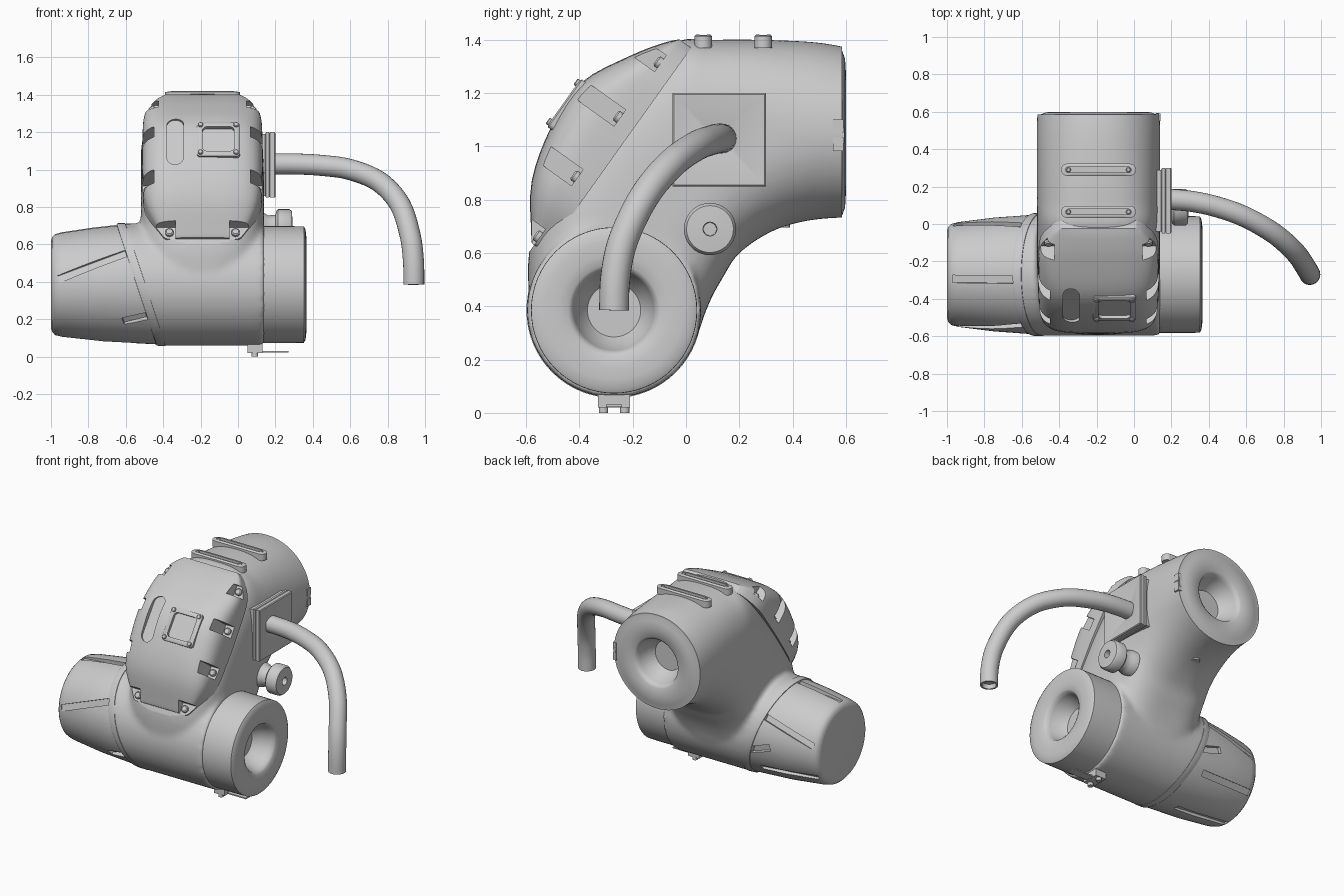
import bpy, bmesh, math
from mathutils import Vector, Matrix

if "Cube" in bpy.data.objects:
    bpy.data.objects.remove(bpy.data.objects["Cube"])

T, R = Matrix.Translation, Matrix.Rotation
CX = -0.19                                   # centre line of the arm
DRUM = (0, -0.27, 0.385)                     # axis of the lower drum


def finish(name, bm, M=Matrix()):
    bmesh.ops.recalc_face_normals(bm, faces=bm.faces)
    bm.transform(M)
    me = bpy.data.meshes.new(name)
    bm.to_mesh(me)
    bm.free()
    ob = bpy.data.objects.new(name, me)
    bpy.context.collection.objects.link(ob)
    return ob


def loft(name, rings, M=Matrix(), bm=None):
    own = bm is None
    bm = bm or bmesh.new()
    vs = [[bm.verts.new(p) for p in ring] for ring in rings]
    n = len(vs[0])
    for a, b in zip(vs, vs[1:]):
        for i in range(n):
            bm.faces.new((a[i], a[(i + 1) % n], b[(i + 1) % n], b[i]))
    bm.faces.new(vs[0])
    bm.faces.new(vs[-1])
    return finish(name, bm, M) if own else None


def lathe_rings(prof, axis='X', n=64, phase=0.0):
    rings = []
    for p in prof:
        a, r, k = (*p, 0)[:3]                # position, radius, slant
        ring = []
        for i in range(n):
            t = phase + math.tau * i / n
            c, s = r * math.cos(t), r * math.sin(t)
            ring.append((a - k * s, c, s) if axis == 'X' else (c, a, s))
        rings.append(ring)
    return rings


def resample(rows, k):
    rows = [Vector(r) for r in rows]
    ext = [rows[0]] + rows + [rows[-1]]
    out = []
    for a, b, c, d in zip(ext, ext[1:], ext[2:], ext[3:]):
        for j in range(k):
            t = j / k
            out.append(0.5 * (2 * b + (c - a) * t + (2 * a - 5 * b + 4 * c - d) * t * t
                              + (3 * b - a - 3 * c + d) * t ** 3))
    return out + [rows[-1]]


def spow(v, e):
    return math.copysign(abs(v) ** (2 / e), v)


def plate(name, sx, sy, h, r, M):
    ring = []
    for q, (ax, ay) in enumerate(((1, 1), (-1, 1), (-1, -1), (1, -1))):
        for j in range(9):
            t = math.pi / 2 * (q + j / 9 + 0.05)
            ring.append((ax * (sx / 2 - r) + r * math.cos(t), ay * (sy / 2 - r) + r * math.sin(t)))
    b = min(0.006, h / 4)
    f = 1 - 2 * b / max(min(sx, sy), 0.01)
    return loft(name, [[(x * s, y * s, z) for x, y in ring] for z, s in ((0, 1), (h - b, 1), (h, f))], M)


def boxes(name, items):
    bm = bmesh.new()
    for M, size in items:
        bmesh.ops.create_cube(bm, size=1, matrix=M @ Matrix.Diagonal((*size, 1)))
    return finish(name, bm)


def cut(ob, *cutters):
    for c in cutters:
        c.hide_render = True
        m = ob.modifiers.new("cut", 'BOOLEAN')
        m.operation, m.solver, m.object = 'DIFFERENCE', 'EXACT', c
    bpy.context.view_layer.update()
    deps = bpy.context.evaluated_depsgraph_get()
    me = bpy.data.meshes.new_from_object(ob.evaluated_get(deps))
    ob.modifiers.clear()
    ob.data = me
    for c in cutters:
        bpy.data.objects.remove(c)


# frame of the slanted cover: local x across, y up the slope, z outward
d, nrm = Vector((0, 0.581, 0.814)), Vector((0, -0.814, 0.581))
COVER = Matrix(((1, 0, 0, CX), (0, d.y, nrm.y, -0.57), (0, d.z, nrm.z, 0.63), (0, 0, 0, 1)))

# bent arm and drum, fused with a soft fillet
secs = resample([(.66, 1.36, .66, .735, .325, 2), (.5, 1.39, .48, .725, .33, 2.1),
                 (.3, 1.4, .33, .685, .33, 2.4), (.1, 1.4, .2, .6, .33, 2.8),
                 (-.05, 1.385, .14, .51, .328, 3.2), (-.29, 1.17, .1, .44, .33, 3.5),
                 (-.49, .88, .07, .37, .33, 3.5), (-.585, .63, .05, .31, .335, 3),
                 (-.59, .43, .03, .28, .34, 2.5)], 4)
rings = []
for oy, oz, iy, iz, hw, e in secs:
    ring = []
    for i in range(64):
        t = math.tau * i / 64
        c, s = spow(math.cos(t), e), spow(math.sin(t), e)
        ring.append((CX + hw * s, (oy + iy) / 2 + (oy - iy) / 2 * c, (oz + iz) / 2 + (oz - iz) / 2 * c))
    rings.append(ring)
bm = bmesh.new()
loft("", rings, bm=bm)
drum = lathe_rings([(-.53, .327, .33), (.14, .327)])
loft("", [[Vector(p) + Vector(DRUM) for p in ring] for ring in drum], bm=bm)
body = finish("arm_body", bm)
m = body.modifiers.new("fuse", 'REMESH')
m.mode, m.voxel_size, m.use_smooth_shade = 'VOXEL', 0.014, True
m = body.modifiers.new("soften", 'SMOOTH')
m.factor, m.iterations = 0.5, 14
funnel = loft("mouth_cutter", lathe_rings([(.46, .1), (.5, .13), (.56, .15), (.585, .158), (.594, .172),
                                           (.6, .23), (.597, .28), (.585, .312), (.585, .5), (.8, .5)], 'Y'),
              T((CX, 0, 1.05)))
slope = boxes("slope_cutter", [(COVER @ T((0, 0, .5)), (2, 3, 1))])
cut(body, slope, funnel)

# right drum ring with rounded lip and dished mouth
loft("drum_ring", lathe_rings([(.1, .312), (.3, .312), (.352, .311), (.361, .295), (.365, .26), (.365, .21),
                               (.359, .172), (.35, .158), (.325, .15), (.265, .13), (.225, .1)]), T(DRUM))
# left tapered cap with grooves and slanted seam band
cap = loft("end_cap", lathe_rings([(-1, .23), (-.994, .253), (-.978, .27), (-.94, .28), (-.75, .304, .1),
                                   (-.53, .32, .33), (-.42, .318, .33)]), T(DRUM))
grooves = []
for ang, tw in ((5, 0), (70, 20), (-65, -15), (-125, 0), (180, 0)):
    grooves.append((T(DRUM) @ R(math.radians(ang), 4, 'X') @ T((-.775, 0, .379))
                    @ R(math.radians(tw), 4, 'Z') @ R(-.09, 4, 'Y'), (.41, .04, .2)))
for ang in (125, -95):
    x = -.6 - .1 * math.cos(math.radians(ang))
    grooves.append((T(DRUM) @ R(math.radians(ang), 4, 'X') @ T((x, 0, .388))
                    @ R(.3, 4, 'Z'), (.15, .045, .2)))
cut(cap, boxes("groove_cutter", grooves))
loft("seam_band", lathe_rings([(-.545, .3, .33), (-.542, .324, .33), (-.535, .328, .33),
                               (-.495, .329, .33), (-.49, .3, .33)]), T(DRUM))

# bulging front cover
rings = []
for u, h, w in resample([(0, .01, .19), (.03, .035, .22), (.19, .147, .305), (.4, .206, .322),
                         (.6, .21, .322), (.79, .118, .31), (.9, .045, .25), (.945, .005, .2)], 4):
    ring = [(w * spow(math.cos(t), 3.6), u, h * spow(math.sin(t), 3.6))
            for t in (math.pi * i / 32 for i in range(33))]
    rings.append(ring + [(-w, u, -.05), (w, u, -.05)])
cover = loft("front_cover", rings, COVER)
slots, spots = [], []
for s in (-1, 1):
    for u, inner, floor in ((.035, .145, .0), (.3, .258, .015), (.575, .258, .015), (.83, .235, .01)):
        slots.append((COVER @ T((s * (inner + .1), u, floor + .2)), (.2, .075, .4)))
        spots.append((s * (inner + .032), u, floor - .005))
cut(cover, boxes("slot_cutter", slots),
    plate("window_cutter", .09, .3, .2, .045, COVER @ T((-.145, .5, .18))),
    plate("panel_cutter", .17, .16, .2, .02, COVER @ T((.085, .5, .19))))
for p in spots:
    plate("cover_screw", .044, .044, .025, .022, COVER @ T(p))
# panel frame with dished middle and corner screws
panel = plate("cover_panel", .23, .22, .042, .02, COVER @ T((.085, .5, .178)))
cut(panel, plate("dish_cutter", .17, .16, .1, .025, COVER @ T((.085, .5, .2))))
for sx in (-1, 1):
    for sy in (-1, 1):
        plate("panel_screw", .028, .028, .012, .014, COVER @ T((.085 + sx * .095, .5 + sy * .09, .218)))

# two rails on top
for y in (.065, .29):
    rail = plate("top_rail", .4, .065, .05, .032, T((CX, y, 1.37)))
    cut(rail, plate("rail_cutter", .35, .028, .1, .014, T((CX, y, 1.405))))
    for s in (-1, 1):
        plate("rail_screw", .025, .025, .015, .012, T((CX + s * .16, y, 1.402)))

# square side socket with pyramid recess
q = math.sqrt(0.5)
socket = [(.1, .33 * q), (.145, .33 * q), (.15, .35 * q), (.165, .35 * q), (.168, .34 * q), (.172, .35 * q),
          (.195, .35 * q), (.2, .34 * q), (.2, .32 * q), (.145, .03 * q)]
loft("side_socket", lathe_rings(socket, 'X', 4, math.pi / 4), T((0, .125, 1.025)))

# bent hose with a hollow end
path = resample([(.13, .135, 1.03), (.3, .122, 1.03), (.45, .09, 1.022), (.6, .035, 1.0), (.755, -.055, .935),
                 (.865, -.155, .815), (.92, -.235, .65), (.938, -.265, .51), (.94, -.27, .385)], 5)
rings = []
tips = [(p, .056) for p in path] + [(path[-1], .045), (path[-1] + Vector((0, 0, .03)), .042)]
for i, (p, r) in enumerate(tips):
    j = min(i, len(path) - 1)
    tan = (path[min(j + 1, len(path) - 1)] - path[max(j - 1, 0)]).normalized()
    a = tan.cross(Vector((0, 1, 0))).normalized()
    b = tan.cross(a)
    rings.append([p + r * (a * math.cos(t) + b * math.sin(t)) for t in (math.tau * k / 24 for k in range(24))])
loft("hose", rings)

# side knob
loft("side_knob", lathe_rings([(.1, .085), (.145, .075), (.16, .065), (.2, .068), (.205, .088), (.215, .098),
                               (.275, .098), (.288, .088), (.292, .03), (.292, .026), (.25, .024)],
                              'X', 40), T((0, .09, .69)))

# clip under the drum with two small feet
boxes("drum_clip", [(T((.09, -.27, .045)), (.08, .12, .05)), (T((.17, -.27, .027)), (.2, .06, .008))])
for y in (-.31, -.23):
    plate("clip_foot", .035, .035, .03, .017, T((.09, y, .0)))
# rim latch and underside peg
boxes("rim_latch", [(T((.128, .572, z)), (.025, .04, .05)) for z in (1.008, 1.077)]
      + [(T((.126, .585, 1.042)), (.015, .018, .06))])
plate("underside_peg", .06, .06, .06, .03, T((CX, .36, .695)))

# smooth shading with crisp edges
bpy.ops.object.select_all(action='DESELECT')
for ob in bpy.context.scene.objects:
    ob.select_set(True)
    bpy.context.view_layer.objects.active = ob
bpy.ops.object.shade_smooth_by_angle(angle=math.radians(42))
